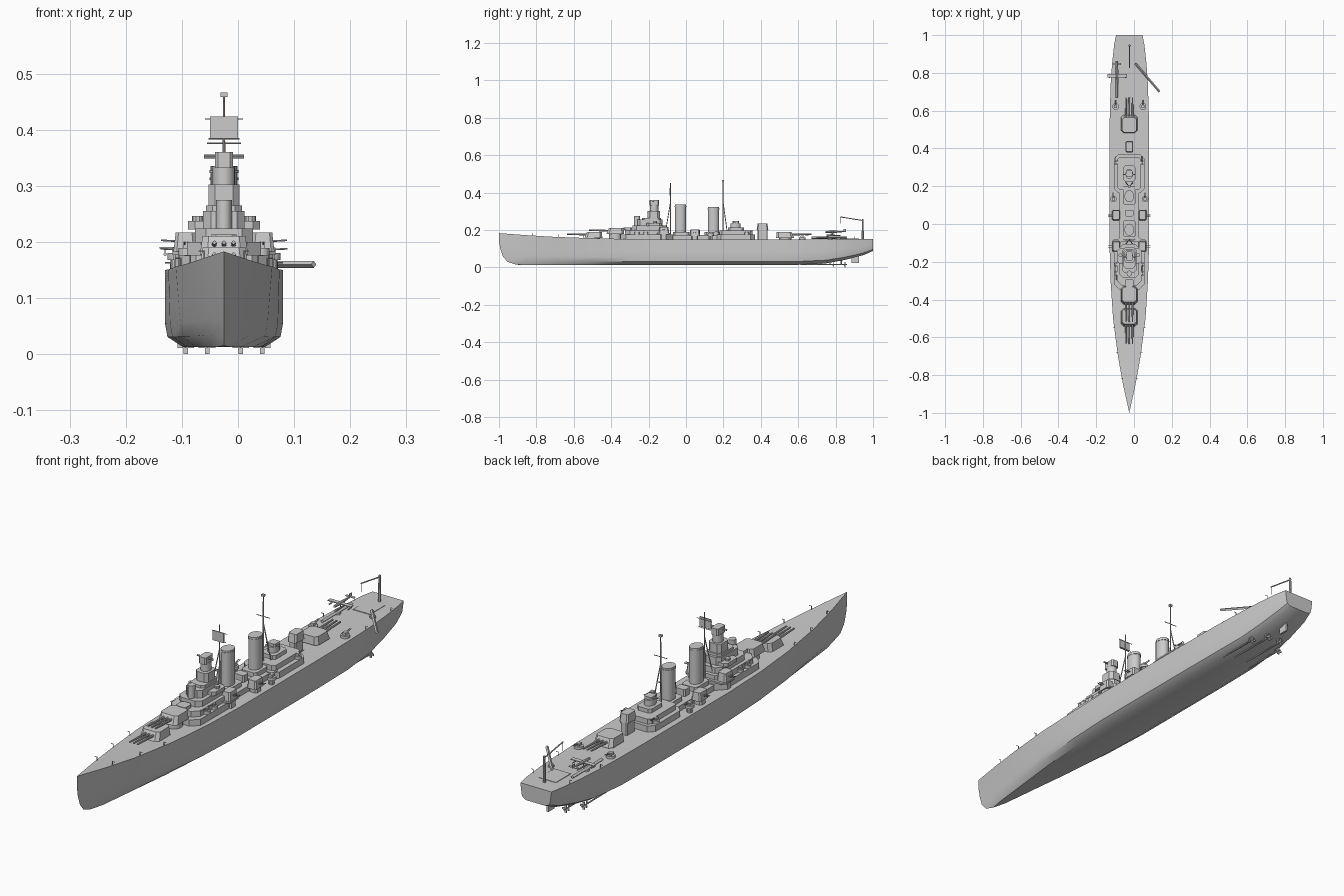
import bpy, bmesh, math
from mathutils import Vector

CX = -0.025  # ship centreline


def make(name, verts, faces, smooth=False):
    bm = bmesh.new()
    vs = [bm.verts.new(v) for v in verts]
    for f in faces:
        bm.faces.new([vs[i] for i in f])
    bmesh.ops.remove_doubles(bm, verts=bm.verts, dist=1e-5)
    bmesh.ops.recalc_face_normals(bm, faces=bm.faces)
    me = bpy.data.meshes.new(name)
    bm.to_mesh(me)
    bm.free()
    ob = bpy.data.objects.new(name, me)
    bpy.context.collection.objects.link(ob)
    ob.location.x = CX
    if smooth:
        bpy.context.view_layer.objects.active = ob
        ob.select_set(True)
        bpy.ops.object.shade_smooth_by_angle(angle=math.radians(35))
        ob.select_set(False)
    return ob


def loft(name, lower, upper, z0, z1, smooth=False):
    n = len(lower)
    verts = [(x, y, z0) for x, y in lower] + [(x, y, z1) for x, y in upper]
    faces = [(i, (i + 1) % n, n + (i + 1) % n, n + i) for i in range(n)]
    faces += [tuple(range(n)), tuple(range(n, 2 * n))]
    return make(name, verts, faces, smooth)


def plan(y0, y1, w, c=0.0, x=0.0):
    # rectangle with cut corners, centred on x
    if c == 0:
        return [(x - w, y0), (x + w, y0), (x + w, y1), (x - w, y1)]
    return [(x - w + c, y0), (x + w - c, y0), (x + w, y0 + c), (x + w, y1 - c),
            (x + w - c, y1), (x - w + c, y1), (x - w, y1 - c), (x - w, y0 + c)]


def tier(name, y0, y1, w, z0, z1, c=0.0, x=0.0):
    p = plan(y0, y1, w, c, x)
    return loft(name, p, p, z0, z1)


def drum(name, x, y, rx, ry, z0, z1, n=16, smooth=True):
    p = [(x + rx * math.cos(2 * math.pi * i / n), y + ry * math.sin(2 * math.pi * i / n)) for i in range(n)]
    return loft(name, p, p, z0, z1, smooth)


def rod(name, a, b, r, r2=None, n=8):
    a, b = Vector(a), Vector(b)
    q = (b - a).to_track_quat('Z', 'Y')
    r2 = r if r2 is None else r2
    verts = [p + q @ Vector((k * math.cos(2 * math.pi * i / n), k * math.sin(2 * math.pi * i / n), 0))
             for p, k in ((a, r), (b, r2)) for i in range(n)]
    faces = [(i, (i + 1) % n, n + (i + 1) % n, n + i) for i in range(n)]
    return make(name, verts, faces + [tuple(range(n)), tuple(range(n, 2 * n))], True)


# hull: lofted sections, each (y, half beam, deck z, keel z, flare)
levels = [(0, 0), (.7, 0), (.96, .13), (1, .3), (1, .55), (1, .78), (1, 1)]
stem = [(-.88, .013), (-.91, .015), (-.955, .03), (-.98, .06), (-.993, .1), (-1, .14), (-1, .183)]
stations = [(-.85, .033, .172, .013, .45), (-.7, .06, .163, .013, .3), (-.5, .086, .156, .013, .14),
            (-.3, .099, .151, .013, .04), (-.1, .105, .15, .013, 0), (.4, .105, .15, .013, 0),
            (.6, .103, .15, .014, 0), (.75, .098, .15, .022, .05), (.85, .091, .151, .04, .08),
            (.95, .08, .152, .066, .1), (1, .07, .152, .088, .12)]
rings = [[(0, y, z) for y, z in stem]]
for y, w, zd, zb, fl in stations:
    rings.append([(w * k * (1 - fl * (1 - h)), y, zb + (zd - zb) * h) for k, h in levels])
rings = [[(-x, y, z) for x, y, z in r[:0:-1]] + r for r in rings]
m = len(rings[0])
hull_faces = [(j * m + i, j * m + (i + 1) % m, (j + 1) * m + (i + 1) % m, (j + 1) * m + i)
              for j in range(len(rings) - 1) for i in range(m)]
hull_faces.append(tuple(range((len(rings) - 1) * m, len(rings) * m)))
make("hull", [v for r in rings for v in r], hull_faces, True)

# shafts, propellers and rudder
for s in (-1, 1):
    for x, y in ((.03, .85), (.068, .79)):
        rod("propeller_shaft", (s * x, y - .25, .018), (s * x, y, .015), .003)
        rod("propeller_hub", (s * x, y - .006, .015), (s * x, y + .012, .015), .004, .002)
        tier("propeller_blade", y - .002, y + .002, .004, 0, .03, x=s * x)
        tier("propeller_blade", y - .002, y + .002, .015, .011, .019, x=s * x)
        rod("shaft_strut", (s * x, y - .02, .015), (s * x, y - .02, .05), .003)
tier("rudder", .885, .925, .004, .024, .075)


# main triple turrets
def turret(y, z, d, barbette):
    drum("barbette", 0, y, .034, .034, barbette, z + .004, 20)
    low, top = plan(y - .048, y + .048, .043, .013), plan(y - .034, y + .045, .038, .011)
    if d > 0:
        low, top = ([(a, 2 * y - b) for a, b in p] for p in (low, top))
    loft("turret_house", low, top, z, z + .033)
    for x in (-.017, 0, .017):
        rod("gun_barrel", (x, y + d * .035, z + .018), (x, y + d * .14, z + .021), .005, .0035)


turret(-.495, .157, -1, .14)
turret(-.378, .178, -1, .14)
turret(.53, .157, 1, .14)

# forward superstructure and bridge
tier("forward_deckhouse", -.35, -.07, .08, .145, .177, .03)
tier("forward_deckhouse_upper", -.325, -.09, .066, .177, .2, .025)
tier("bridge_wing_platform", -.155, -.08, .092, .177, .183, .012)
tier("bridge_front_house", -.335, -.29, .022, .2, .213, .008)
tier("bridge_base", -.285, -.105, .052, .2, .224, .02)
tier("bridge_wings", -.21, -.13, .064, .222, .237, .012)
tier("bridge_mid", -.26, -.125, .037, .224, .255, .014)
tier("bridge_top", -.235, -.135, .032, .255, .265, .012)
tier("bridge_tower", -.205, -.14, .028, .265, .302, .012)
drum("director_tower", 0, -.17, .02, .022, .302, .335, 16)
tier("director_house", -.196, -.145, .016, .332, .36, .005)
rod("rangefinder", (-.036, -.175, .352), (.036, -.175, .352), .0035)
drum("conning_tower", 0, -.262, .014, .016, .224, .275, 12)

# midships and aft superstructure
tier("midships_house", -.08, .2, .052, .145, .172, .01)
tier("funnel_base_fore", -.07, .02, .034, .172, .19, .01)
tier("funnel_base_aft", .1, .185, .034, .172, .19, .01)
tier("midships_locker", .04, .075, .022, .172, .2, .005)
tier("aft_deckhouse", .165, .368, .08, .145, .175, .022)
tier("aft_deckhouse_upper", .18, .355, .062, .175, .196, .012)
tier("aft_control_house", .225, .31, .032, .196, .212, .01)
drum("aft_director", 0, .265, .02, .027, .212, .236, 14)
tier("aft_director_top", .248, .284, .017, .236, .247, .005)
rod("aft_rangefinder", (-.03, .262, .239), (.03, .262, .239), .003)
tier("aft_tower_base", .383, .437, .015, .145, .202, .004)
loft("aft_tower_head", plan(.378, .44, .02, .006), plan(.383, .435, .018, .006), .2, .235)


# funnels
for y, z in ((-.03, .335), (.147, .322)):
    drum("funnel", 0, y, .024, .03, .17, z, 20)
    drum("funnel_cap_band", 0, y, .0255, .0315, z - .012, z - .007, 20)

# masts with tripod legs, yards and radars
for y, top, leg, z0 in ((-.083, .45, -.028, .2), (.198, .46, .025, .19)):
    rod("mast_pole", (0, y, z0 - .02), (0, y, top), .0035, .0018)
    for s in (-1, 1):
        rod("mast_leg", (s * .022, y + leg, z0 - .02), (0, y, .35), .0022)
rod("fore_yard", (-.034, -.083, .419), (.034, -.083, .419), .0012)
rod("fore_lower_yard", (-.028, -.083, .384), (.028, -.083, .384), .0012)
rod("aft_yard", (-.03, .198, .376), (.03, .198, .376), .0015)
tier("radar_panel", -.092, -.088, .025, .384, .424)
tier("aft_radar", .193, .203, .006, .458, .466)


# light gun: round tub, pedestal and twin barrels
def light_gun(x, y, z, r, d):
    drum("gun_tub", x, y, r, r, z, z + .012, 12)
    tier("gun_mount", y - r * .5, y + r * .5, r * .45, z + .01, z + .022, x=x)
    for o in (-.003, .003):
        rod("light_barrel", (x + o, y, z + .018), (x + o, y + d * .035, z + .023), .0013, n=6)


for s in (-1, 1):
    # secondary turrets
    for x, y, z in ((.07, .047, .168), (.069, -.118, .183)):
        tier("secondary_base", y - .018, y + .018, .018, .145, z, .006, s * x)
        loft("secondary_turret", plan(y - .028, y + .028, .021, .006, s * x),
             plan(y - .024, y + .024, .017, .005, s * x), z, z + .034)
        for o in (-.005, .005):
            rod("secondary_barrel", (s * (x + .01), y + o, z + .018), (s * (x + .043), y + o, z + .02), .0018, n=6)
    light_gun(s * .072, .622, .148, .018, 1)
    light_gun(s * .084, .132, .168, .017, 1)
    drum("tub_support", s * .084, .132, .011, .011, .145, .17, 10)
    light_gun(s * .067, -.262, .177, .014, -1)
    light_gun(s * .068, .325, .175, .013, 1)
    light_gun(s * .068, -.215, .177, .012, -1)
    drum("bridge_director", s * .047, -.165, .01, .01, .235, .246, 10)
    # deck edge davits
    for y, w, z in ((-.82, .035, .169), (-.68, .06, .161), (-.55, .077, .156), (.72, .095, .148), (.9, .082, .15)):
        rod("davit_post", (s * w, y, z), (s * w, y, z + .016), .0015, n=6)
        rod("davit_arm", (s * w, y, z + .015), (s * (w + .01), y, z + .015), .0012, n=6)

# catapults
rod("catapult_port", (-.066, .67, .158), (-.066, .86, .158), .007, n=4)
rod("catapult_starboard", (.032, .85, .16), (.16, .7, .16), .006, n=4)
drum("catapult_pivot", -.066, .77, .012, .012, .145, .158, 12)
drum("catapult_pivot", .06, .817, .012, .012, .145, .158, 12)

# floatplane
px = -.063
rod("plane_float", (px, .75, .171), (px, .825, .171), .005, .002)
rod("plane_body_nose", (px, .745, .19), (px, .785, .19), .005, .007)
rod("plane_body_tail", (px, .785, .19), (px, .855, .192), .007, .002)
tier("plane_wing", .775, .793, .052, .188, .191, x=px)
tier("plane_tailplane", .841, .853, .02, .191, .193, x=px)
tier("plane_fin", .841, .855, .0012, .191, .205, x=px)
rod("plane_strut", (px, .785, .172), (px, .785, .19), .002)
for s in (-1, 1):
    rod("wing_float", (px + s * .042, .772, .178), (px + s * .042, .797, .178), .003, .0015)
    rod("wing_float_strut", (px + s * .042, .782, .178), (px + s * .042, .782, .19), .001, n=6)

# stern crane and hangar hatch
tier("hangar_hatch", .83, .925, .038, .148, .1535)
rod("crane_post", (0, .945, .145), (0, .945, .258), .006, .0045)
rod("crane_boom", (0, .95, .25), (0, .825, .27), .0025)
rod("crane_hook_line", (0, .828, .27), (0, .828, .235), .0012, n=6)
